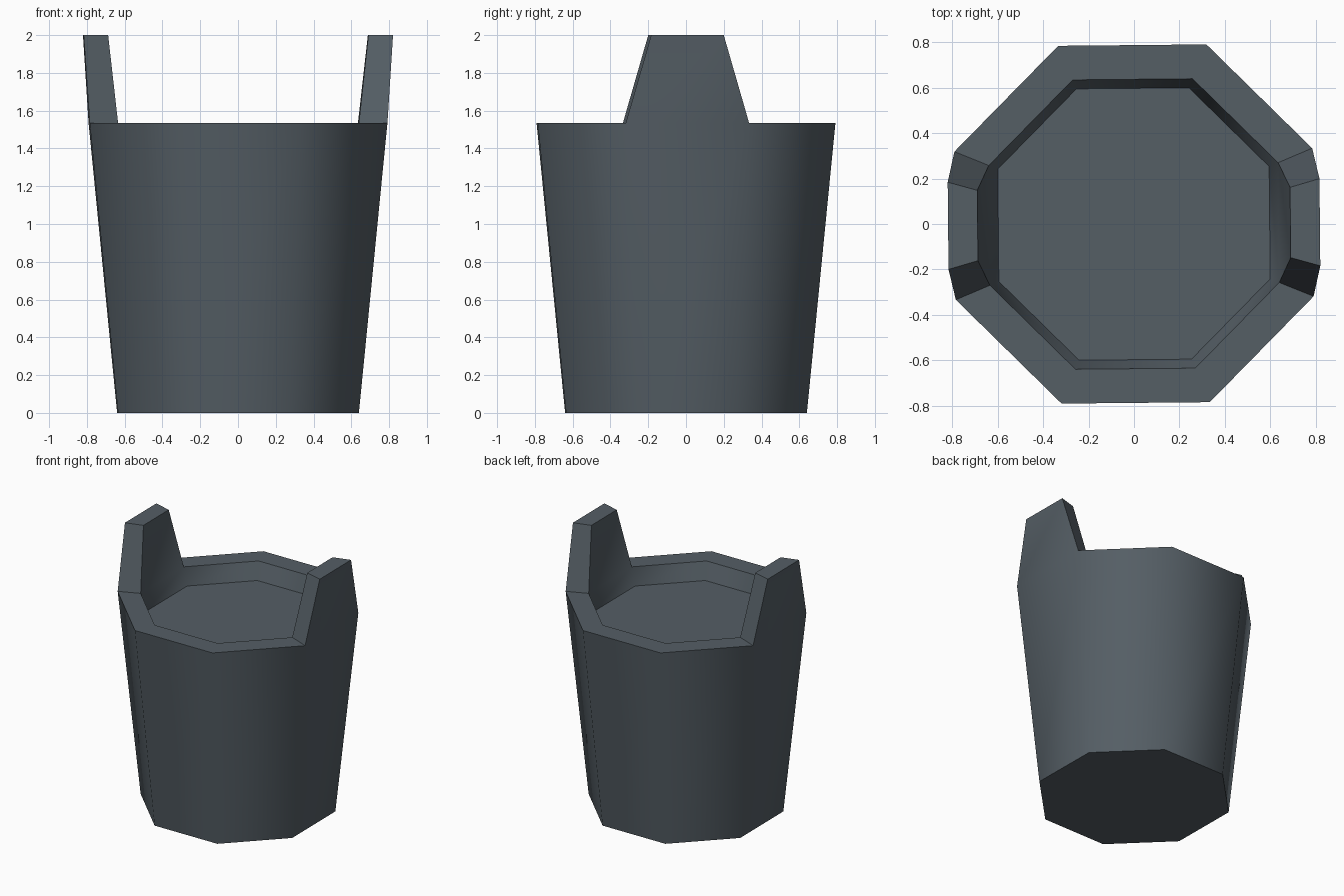
import bpy, bmesh, math
from mathutils import Matrix, Vector

cube = bpy.data.objects.get("Cube")
if cube:
    bpy.data.objects.remove(cube, do_unlink=True)

SIDES = 8
TURN = math.radians(0.55)

slate = bpy.data.materials.new("dark_slate")
slate.use_nodes = True
colour = (0.09, 0.112, 0.13, 1)
slate.diffuse_color = colour
slate.node_tree.nodes["Principled BSDF"].inputs["Base Color"].default_value = colour

bm = bmesh.new()


def ring(radius, z):
    """Octagon whose first side faces +x."""
    step = math.tau / SIDES
    return [bm.verts.new((radius * math.cos((i - 0.5) * step),
                          radius * math.sin((i - 0.5) * step), z))
            for i in range(SIDES)]


def band(low, high, skip=()):
    for i in range(SIDES):
        if i not in skip:
            j = (i + 1) % SIDES
            bm.faces.new((low[i], low[j], high[j], high[i]))


# Tapered bucket: base, outer wall, flat rim, recessed top
base = ring(0.69, 0)
outer = ring(0.853, 1.535)
inner = ring(0.69, 1.535)
floor = ring(0.647, 1.405)
bm.faces.new(base[::-1])
band(base, outer)
band(outer, inner, skip=(0, SIDES // 2))
band(inner, floor)
bm.faces.new(floor)

# Two tapered ears rising from the rim on the left and right sides
for side, sign in ((0, 1), (SIDES // 2, -1)):
    foot = [outer[side], outer[side + 1], inner[side + 1], inner[side]]
    tip = [bm.verts.new((sign * x, sign * y, 2))
           for x, y in ((0.819, -0.192), (0.819, 0.192), (0.689, 0.155), (0.689, -0.155))]
    for k in range(4):
        n = (k + 1) % 4
        bm.faces.new((foot[k], foot[n], tip[n], tip[k]))
    bm.faces.new(tip)

bmesh.ops.rotate(bm, verts=bm.verts, cent=Vector(), matrix=Matrix.Rotation(TURN, 3, "Z"))
bmesh.ops.recalc_face_normals(bm, faces=bm.faces)

mesh = bpy.data.meshes.new("bucket")
bm.to_mesh(mesh)
bm.free()
mesh.materials.append(slate)
bucket = bpy.data.objects.new("bucket", mesh)
bpy.context.collection.objects.link(bucket)

# Smooth around the wall, sharp at the rim and base
bpy.ops.object.select_all(action="DESELECT")
bucket.select_set(True)
bpy.context.view_layer.objects.active = bucket
bpy.ops.object.shade_smooth_by_angle(angle=math.radians(50))
